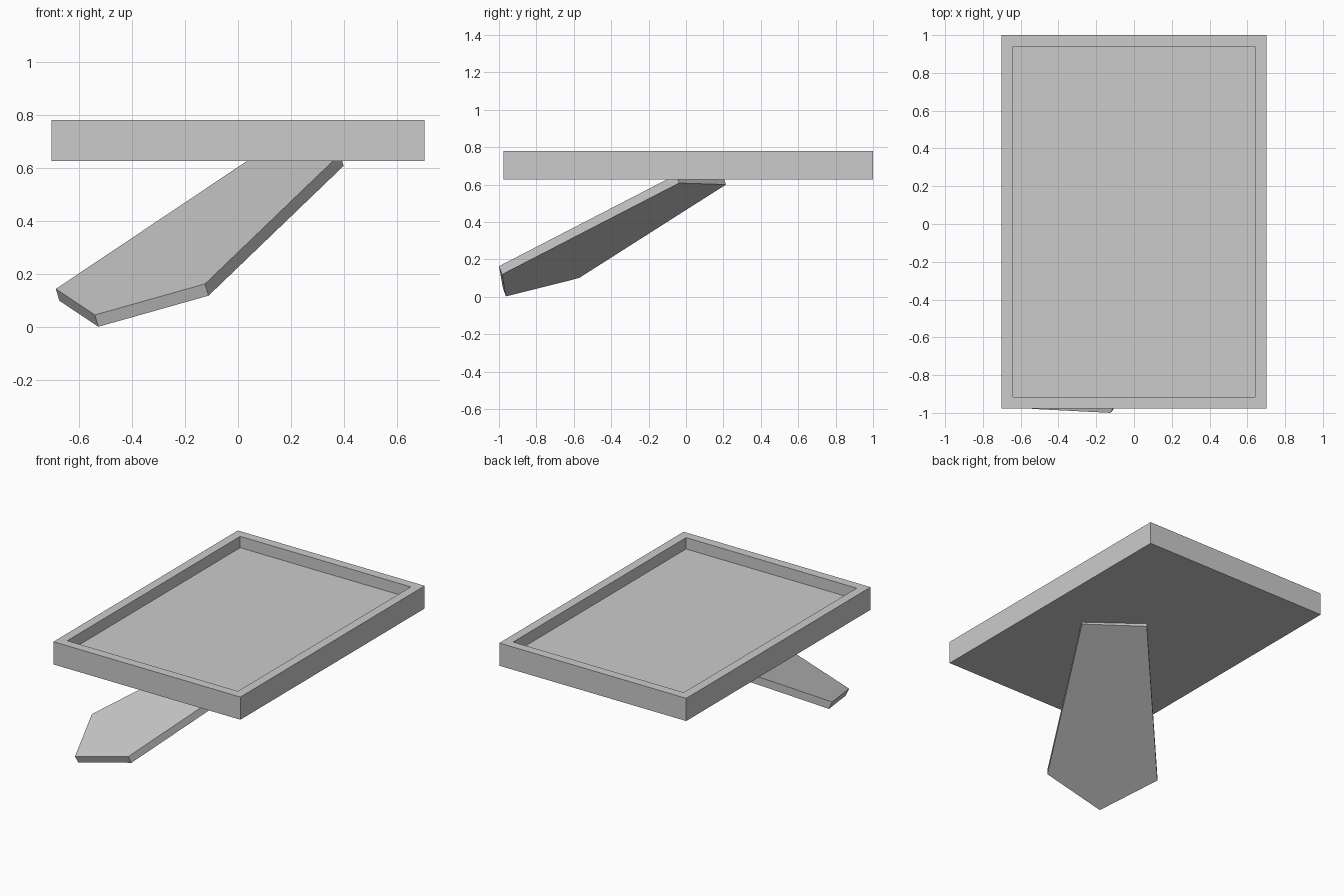
import bpy, bmesh
from mathutils import Vector

if "Cube" in bpy.data.objects:
    bpy.data.objects.remove(bpy.data.objects["Cube"])


def finish(bm, name):
    bmesh.ops.recalc_face_normals(bm, faces=bm.faces)
    mesh = bpy.data.meshes.new(name)
    bm.to_mesh(mesh)
    bm.free()
    obj = bpy.data.objects.new(name, mesh)
    bpy.context.collection.objects.link(obj)
    return obj


def extruded(points, offset):
    """Solid made by sweeping a flat outline along an offset."""
    bm = bmesh.new()
    base = bm.faces.new([bm.verts.new(p) for p in points])
    result = bmesh.ops.extrude_face_region(bm, geom=[base], use_keep_orig=True)
    top = [v for v in result["geom"] if isinstance(v, bmesh.types.BMVert)]
    bmesh.ops.translate(bm, verts=top, vec=offset)
    bmesh.ops.recalc_face_normals(bm, faces=bm.faces)
    return bm


# Picture frame: a slab with a border and a recessed picture area
W, Y0, Y1, Z0, Z1 = 0.702, -0.977, 1.0, 0.626, 0.78
BORDER, DEPTH = 0.087, 0.077
bm = extruded([(-W, Y0, Z0), (W, Y0, Z0), (W, Y1, Z0), (-W, Y1, Z0)],
              Vector((0, 0, Z1 - Z0)))
top = max(bm.faces, key=lambda f: f.calc_center_median().z)
bmesh.ops.inset_region(bm, faces=[top], thickness=BORDER)
result = bmesh.ops.extrude_face_region(bm, geom=[top])
floor = [v for v in result["geom"] if isinstance(v, bmesh.types.BMVert)]
bmesh.ops.translate(bm, verts=floor, vec=(0, 0, -DEPTH))
if top.is_valid:
    bmesh.ops.delete(bm, geom=[top], context='FACES_ONLY')
finish(bm, "picture_frame")

# Stand leg: tapered five-sided plate, tilted, its top sunk into the frame back
outline = [Vector(p) for p in ((-0.673, -0.572, 0.100), (-0.526, -0.963, 0.002),
                               (-0.111, -0.984, 0.119), (0.398, -0.037, 0.608),
                               (0.074, 0.214, 0.600))]
normal = (outline[3] - outline[2]).cross(outline[0] - outline[2]).normalized()
finish(extruded(outline, normal * 0.049), "stand_leg")
